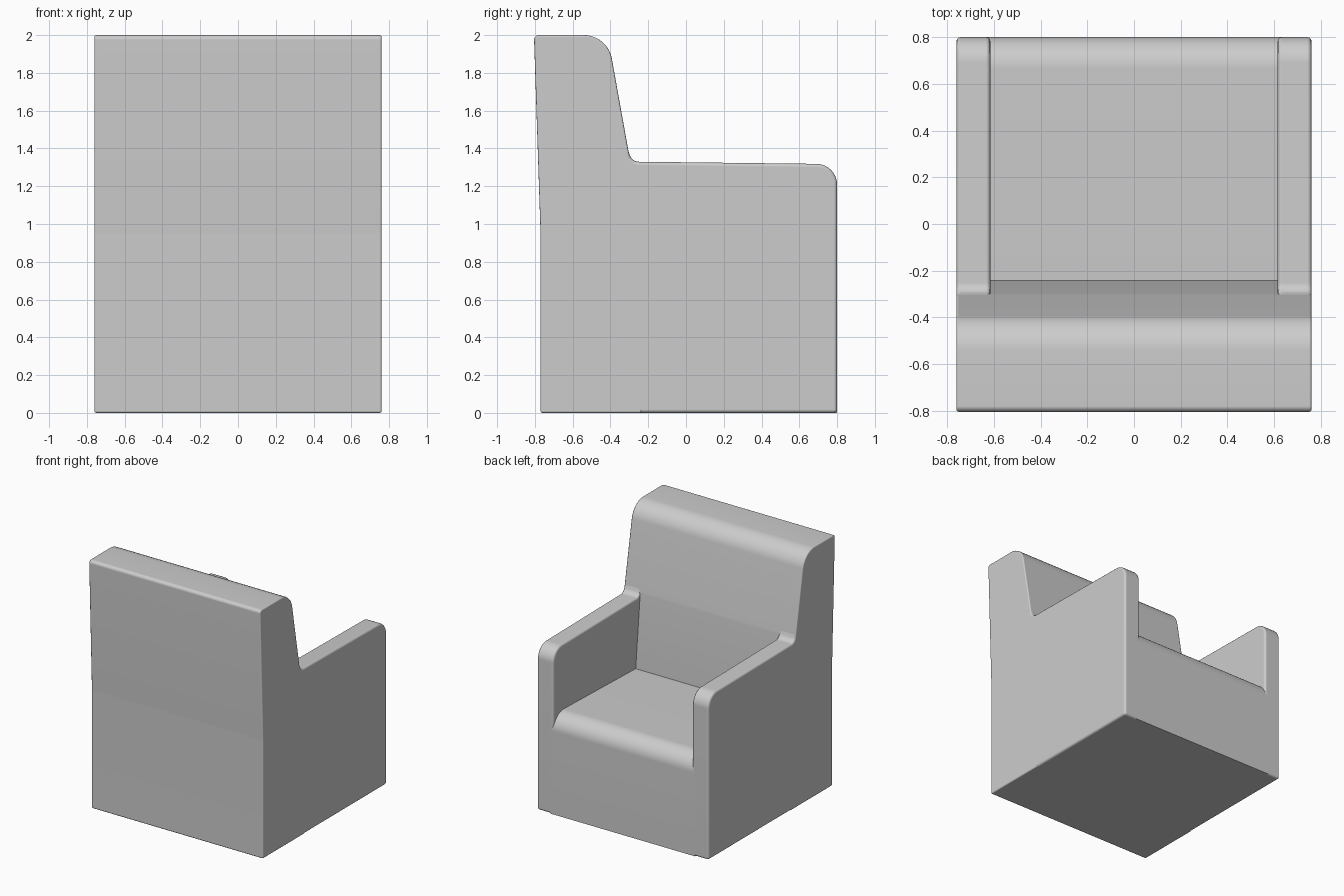
import bpy
import bmesh
import math
from mathutils import Vector

old = bpy.data.objects.get("Cube")
if old:
    bpy.data.objects.remove(old, do_unlink=True)

fabric = bpy.data.materials.new("grey_fabric")
fabric.use_nodes = True
GREY = (0.605, 0.605, 0.605, 1)
fabric.diffuse_color = GREY
fabric.node_tree.nodes["Principled BSDF"].inputs["Base Color"].default_value = GREY


def rounded(corners, steps=10):
    """Turn (y, z, radius) corners into an outline with arcs."""
    outline = []
    for i, (y, z, r) in enumerate(corners):
        p = Vector((y, z))
        if r == 0:
            outline.append(p)
            continue
        a = (Vector(corners[i - 1][:2]) - p).normalized()
        b = (Vector(corners[(i + 1) % len(corners)][:2]) - p).normalized()
        half = a.angle(b) / 2
        centre = p + (a + b).normalized() * r / math.sin(half)
        start = p + a * r / math.tan(half) - centre
        end = p + b * r / math.tan(half) - centre
        for k in range(steps + 1):
            outline.append(centre + start.lerp(end, k / steps).normalized() * r)
    return outline


def panel(name, corners, x0, x1, bevel=0.0):
    """Extrude a side outline across x and soften its rim."""
    bm = bmesh.new()
    face = bm.faces.new([bm.verts.new((x0, p.x, p.y)) for p in rounded(corners)])
    ext = bmesh.ops.extrude_face_region(bm, geom=[face])
    moved = [v for v in ext["geom"] if isinstance(v, bmesh.types.BMVert)]
    bmesh.ops.translate(bm, verts=moved, vec=(x1 - x0, 0, 0))
    # the extrusion leaves the starting cap in place, closing the solid
    bmesh.ops.recalc_face_normals(bm, faces=bm.faces)
    mesh = bpy.data.meshes.new(name)
    bm.to_mesh(mesh)
    bm.free()
    mesh.materials.append(fabric)
    obj = bpy.data.objects.new(name, mesh)
    bpy.context.collection.objects.link(obj)
    bpy.ops.object.select_all(action='DESELECT')
    obj.select_set(True)
    bpy.context.view_layer.objects.active = obj
    bpy.ops.object.shade_smooth_by_angle(angle=math.radians(35))
    if bevel:
        mod = obj.modifiers.new("soft_rim", 'BEVEL')
        mod.width = bevel
        mod.segments = 3
        mod.limit_method = 'ANGLE'
        mod.angle_limit = math.radians(45)
        mod.use_clamp_overlap = False
        mod.harden_normals = True


# Leaning backrest, full width
panel("backrest", [(-0.77, 0, 0), (-0.77, 0.95, 0.6), (-0.805, 2.0, 0.025),
                   (-0.415, 2.0, 0.15), (-0.3, 1.36, 0.3), (-0.235, 0.7, 0),
                   (-0.235, 0, 0)], -0.76, 0.76, 0.01)

# Seat block with a rounded front edge
panel("seat", [(-0.4, 0, 0), (0.8, 0, 0), (0.8, 0.8, 0.13),
               (-0.4, 0.765, 0)], -0.64, 0.64)

# Arms, blending up into the backrest
for side, name in ((1, "left_arm"), (-1, "right_arm")):
    panel(name, [(-0.5, 0, 0), (0.8, 0, 0), (0.8, 1.317, 0.11),
                 (-0.285, 1.33, 0.05), (-0.31, 1.4, 0), (-0.5, 1.4, 0)],
          side * 0.615, side * 0.76, 0.018)
